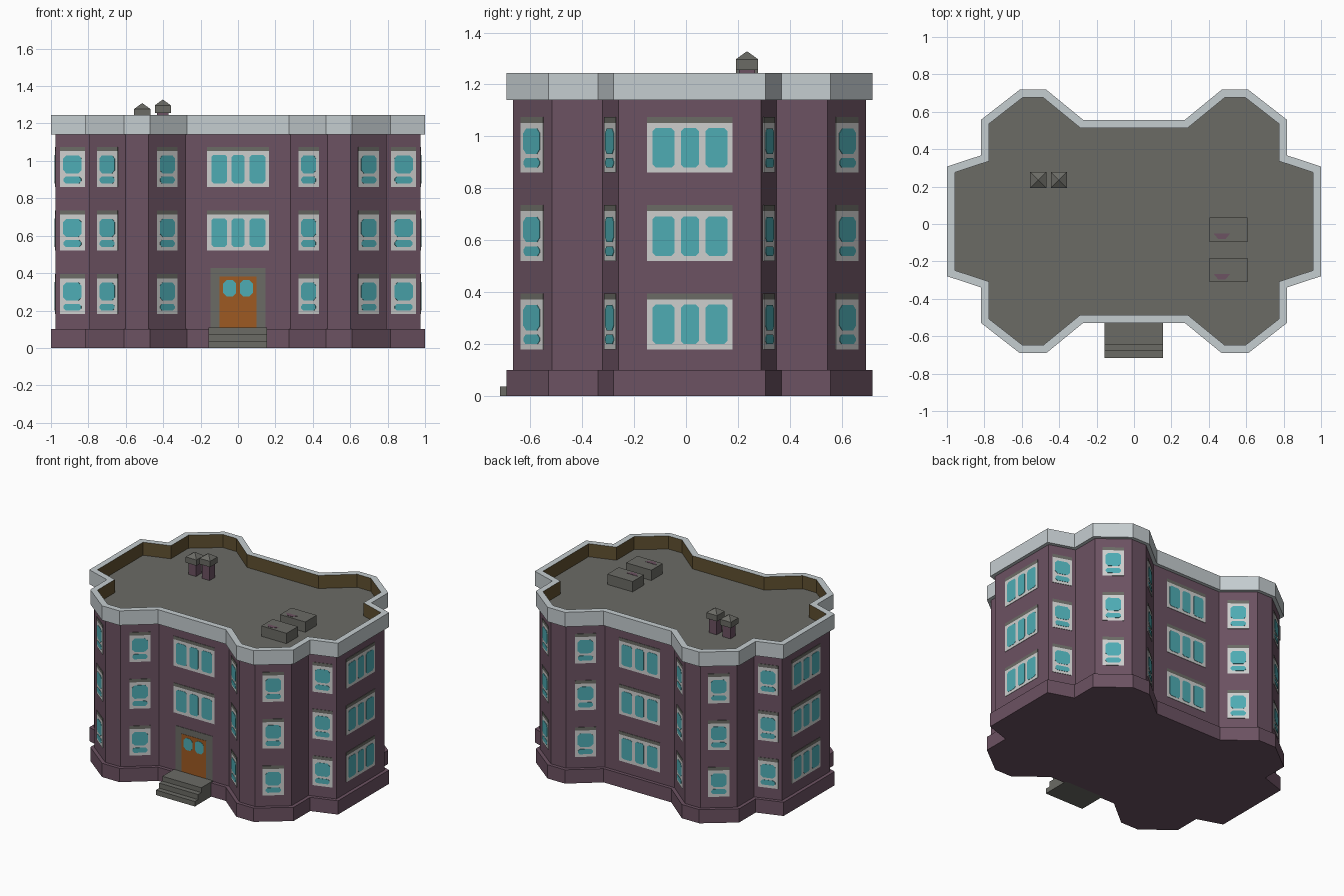
import bpy, bmesh, math
from mathutils import Matrix, Vector

if "Cube" in bpy.data.objects:
    bpy.data.objects.remove(bpy.data.objects["Cube"])

CY = 0.014                      # plan centre in y (steps stick out in front)
ROOF, TOP = 1.15, 1.245


def material(name, r, g, b):
    lin = [((c / 255 + 0.055) / 1.055) ** 2.4 for c in (r, g, b)]
    m = bpy.data.materials.new(name)
    m.diffuse_color = (*lin, 1)
    m.use_nodes = True
    m.node_tree.nodes["Principled BSDF"].inputs["Base Color"].default_value = m.diffuse_color
    return m


BRICK = material("plum brick", 108, 82, 98)
TRIM = material("pale grey trim", 197, 205, 208)
FRAME = material("white frame", 206, 207, 206)
GLASS = material("teal glass", 78, 172, 180)
STONE = material("dark grey stone", 107, 107, 101)
DOOR = material("orange door", 158, 90, 34)
BROWN = material("brown parapet lining", 96, 80, 48)


def finish(name, bm, mats):
    bmesh.ops.recalc_face_normals(bm, faces=bm.faces[:])
    me = bpy.data.meshes.new(name)
    bm.to_mesh(me)
    bm.free()
    for m in mats:
        me.materials.append(m)
    ob = bpy.data.objects.new(name, me)
    bpy.context.collection.objects.link(ob)
    return ob


def prism(bm, pts, z0, z1, mat=0, M=Matrix()):
    """Extrude a 2D outline from z0 to z1, placed by matrix M."""
    lo = [bm.verts.new(M @ Vector((x, y, z0))) for x, y in pts]
    hi = [bm.verts.new(M @ Vector((x, y, z1))) for x, y in pts]
    n = len(pts)
    faces = [bm.faces.new(lo[::-1]), bm.faces.new(hi)]
    faces += [bm.faces.new((lo[i], lo[(i + 1) % n], hi[(i + 1) % n], hi[i])) for i in range(n)]
    for f in faces:
        f.material_index = mat


def rect(x0, x1, y0, y1):
    return [(x0, y0), (x1, y0), (x1, y1), (x0, y1)]


def rounded(x0, x1, y0, y1, c):
    return [(x0 + c, y0), (x1 - c, y0), (x1, y0 + c), (x1, y1 - c),
            (x1 - c, y1), (x0 + c, y1), (x0, y1 - c), (x0, y0 + c)]


def solid(name, pts, z0, z1, mat):
    bm = bmesh.new()
    prism(bm, pts, z0, z1)
    return finish(name, bm, [mat])


def inset(pts, d):
    """Mitred inward offset of a counter-clockwise outline."""
    out, n = [], len(pts)
    for i in range(n):
        a, b, c = (Vector(pts[(i + k) % n]) for k in (-1, 0, 1))
        t1, t2 = (b - a).normalized(), (c - b).normalized()
        n1, n2 = Vector((-t1.y, t1.x)), Vector((-t2.y, t2.x))
        out.append(tuple(b + (n1 + n2) * d / (1 + n1.dot(n2))))
    return out


# Plan outline: one quarter mirrored twice
quarter = [(1, .293), (.818, .353), (.818, .543), (.61, .705), (.47, .705), (.272, .543)]
half = quarter + [(-x, y) for x, y in quarter[::-1]]
plan = [(x, y + CY) for x, y in half + [(-x, -y) for x, y in half]]
walls = inset(plan, 0.025)
lining = inset(plan, 0.043)

# Plinth, walls and roof deck
solid("plinth", plan, 0, 0.10, BRICK)
solid("walls", walls, 0.10, ROOF - 0.008, BRICK)
solid("roof_deck", lining, ROOF - 0.008, ROOF, STONE)

# Parapet ring with brown inner faces
bm = bmesh.new()
rings = [[bm.verts.new((x, y, z)) for x, y in p] for p, z in
         ((plan, 1.14), (plan, TOP), (lining, TOP), (lining, 1.14))]
N = len(plan)
for k in range(4):
    r, s = rings[k], rings[(k + 1) % 4]
    for i in range(N):
        j = (i + 1) % N
        bm.faces.new((r[i], r[j], s[j], s[i])).material_index = int(k == 2)
finish("parapet", bm, [TRIM, BROWN])


# Windows: frame, lintel and panes as thin plates
def window(bm, M, half_w, panes):
    prism(bm, rect(-half_w, half_w, 0, 0.192), -0.002, 0.003, 0, M)
    prism(bm, rect(-half_w, half_w, 0.192, 0.215), -0.002, 0.003, 2, M)
    for x0, x1, y0, y1, c in panes:
        prism(bm, rounded(x0, x1, y0, y1, c), 0.001, 0.005, 1, M)


WIDE = [(-.143, -.058, .02, .172, .012), (-.034, .036, .02, .172, .012), (.062, .146, .02, .172, .012)]
SMALL = [(-.052, .052, .073, .17, .018), (-.05, .05, .02, .056, .012)]


def wall_frame(i):
    a, b = Vector((*walls[i], 0)), Vector((*walls[(i + 1) % N], 0))
    t, o = (b - a).normalized(), (a + b) / 2
    M = Matrix.Identity(4)
    for col, v in enumerate((t, Vector((0, 0, 1)), Vector((t.y, -t.x, 0)), o)):
        for row in range(3):
            M[row][col] = v[row]
    return M


FRONT = 17
bm = bmesh.new()
for i in range(N):
    for floor, z in enumerate((0.18, 0.52, 0.86)):
        M = wall_frame(i) @ Matrix.Translation((0, z, 0))
        if i % 6 == 5 and not (i == FRONT and floor == 0):
            window(bm, M, 0.165, WIDE)
        elif i % 6 in (0, 2, 4):
            window(bm, M, 0.07, SMALL)
finish("windows", bm, [FRAME, GLASS, STONE])

# Entrance door with stone surround
M = wall_frame(FRONT)
bm = bmesh.new()
prism(bm, rect(-.148, .148, .10, .428), -0.002, 0.003, 0, M)
prism(bm, rect(-.098, .098, .10, .382), 0.001, 0.005, 1, M)
for s in (-1, 1):
    x0, x1 = sorted((s * .01, s * .079))
    prism(bm, rounded(x0, x1, .275, .362, .018), 0.003, 0.007, 2, M)
finish("entrance_door", bm, [STONE, DOOR, GLASS])

# Entrance steps: stepped side profile extruded along x
profile = [(-.51, 0), (-.717, 0), (-.717, .036), (-.68, .036), (-.68, .073),
           (-.643, .073), (-.643, .108), (-.51, .108)]
bm = bmesh.new()
to_x = Matrix(((0, 0, 1, 0), (1, 0, 0, 0), (0, 1, 0, 0), (0, 0, 0, 1)))
prism(bm, profile, -.158, .155, 0, to_x)
finish("entrance_steps", bm, [STONE])

# Chimneys: brick shaft, stone cap and pyramid top
for name, x, eave in (("left_chimney", -.512, 1.278), ("right_chimney", -.402, 1.297)):
    bm = bmesh.new()
    y, h = .235, .043
    prism(bm, rect(x - .031, x + .031, y - .031, y + .031), ROOF - .004, eave - .04, 0)
    prism(bm, rect(x - h, x + h, y - h, y + h), eave - .042, eave, 1)
    ring = [bm.verts.new((px, py, eave)) for px, py in rect(x - h, x + h, y - h, y + h)]
    tip = bm.verts.new((x, y, eave + .031))
    for k in range(4):
        bm.faces.new((ring[k], ring[(k + 1) % 4], tip)).material_index = 1
    finish(name, bm, [BRICK, STONE])

# Rooftop vent boxes with a small plum mark on top
for name, y in (("rear_vent_box", -.03), ("front_vent_box", -.246)):
    bm = bmesh.new()
    prism(bm, rect(.405, .608, y - .065, y + .065), ROOF - .004, 1.225, 0)
    prism(bm, [(.45, y - .05), (.49, y - .05), (.515, y - .02), (.425, y - .02)], 1.223, 1.227, 1)
    finish(name, bm, [STONE, BRICK])
